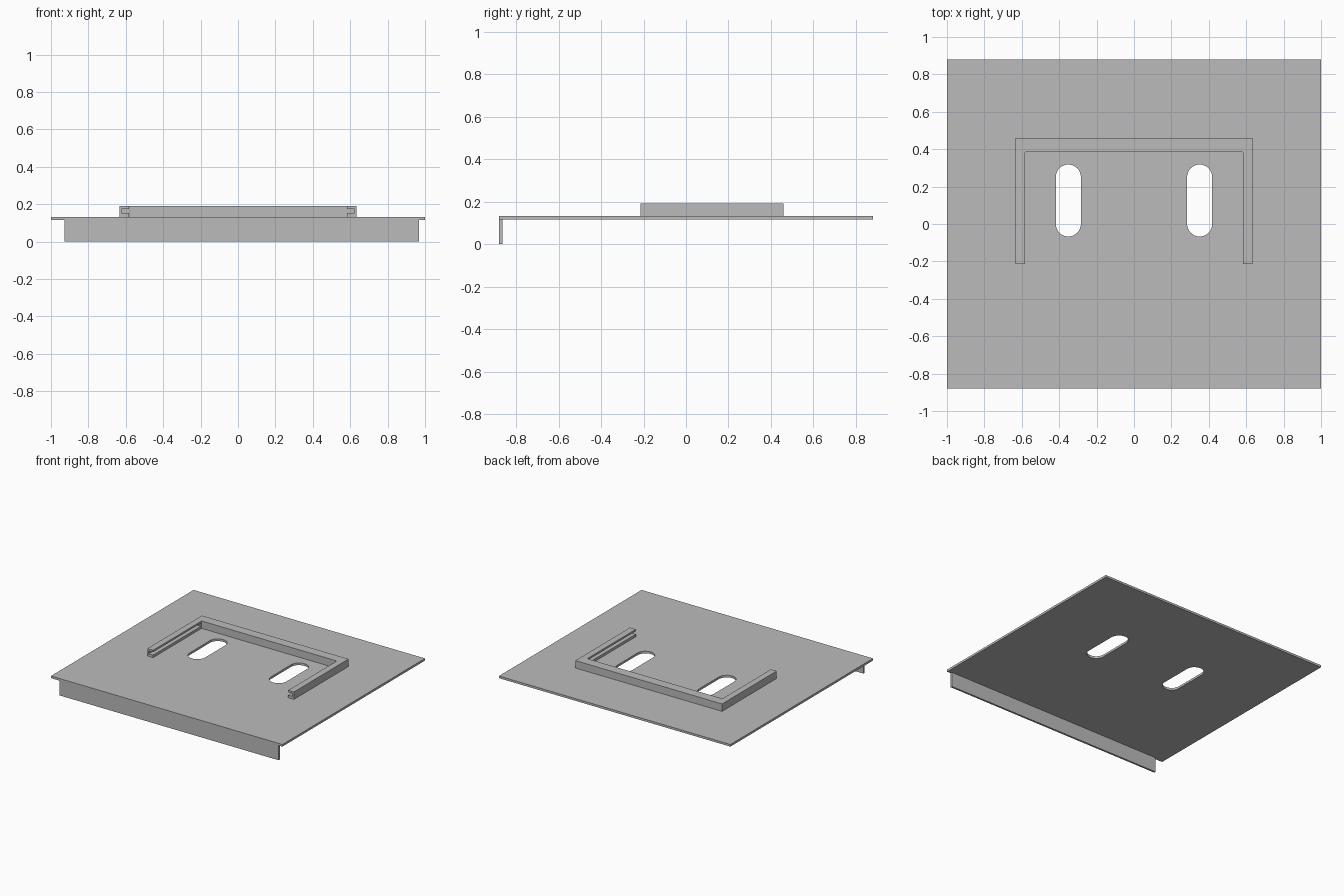
import bpy
import bmesh
from math import cos, sin, pi

cube = bpy.data.objects.get("Cube")
if cube:
    bpy.data.objects.remove(cube, do_unlink=True)

steel = bpy.data.materials.new("plain_grey")
steel.use_nodes = True
GREY = (0.5, 0.5, 0.5, 1)
steel.diffuse_color = GREY
steel.node_tree.nodes["Principled BSDF"].inputs["Base Color"].default_value = GREY


def prism(name, outline, z0, z1):
    """Extrude a flat outline from z0 up to z1."""
    bm = bmesh.new()
    base = bm.faces.new([bm.verts.new((x, y, z0)) for x, y in outline])
    top = bmesh.ops.extrude_face_region(bm, geom=[base], use_keep_orig=True)["geom"]
    for v in top:
        if isinstance(v, bmesh.types.BMVert):
            v.co.z = z1
    bmesh.ops.recalc_face_normals(bm, faces=bm.faces)
    mesh = bpy.data.meshes.new(name)
    bm.to_mesh(mesh)
    bm.free()
    mesh.materials.append(steel)
    obj = bpy.data.objects.new(name, mesh)
    bpy.context.collection.objects.link(obj)
    return obj


def rect(x0, x1, y0, y1):
    return [(x0, y0), (x1, y0), (x1, y1), (x0, y1)]


def arc(cx, cy, r, start, end, steps):
    angles = [start + (end - start) * i / steps for i in range(steps + 1)]
    return [(cx + r * cos(a), cy + r * sin(a)) for a in angles]


def cut(target, cutter):
    """Subtract the cutter and discard it."""
    mod = target.modifiers.new("cut", "BOOLEAN")
    mod.operation = "DIFFERENCE"
    mod.solver = "EXACT"
    mod.object = cutter
    cutter.hide_render = True
    bpy.context.view_layer.objects.active = target
    bpy.ops.object.modifier_apply(modifier=mod.name)
    bpy.data.objects.remove(cutter, do_unlink=True)


PLATE_LOW, PLATE_TOP, FRAME_TOP = 0.115, 0.132, 0.19

# Base plate with two rounded slots
plate = prism("base_plate", rect(-1, 1, -0.88, 0.88), PLATE_LOW, PLATE_TOP)
R = 0.067
for side in (-1, 1):
    x = side * 0.351
    slot = arc(x, 0.318 - R, R, 0, pi, 16) + arc(x, R - 0.067, R, pi, 2 * pi, 16)
    cut(plate, prism("slot_cutter", slot, 0, 0.3))

# Front lip hanging below the plate
prism("front_lip", rect(-0.928, 0.967, -0.88, -0.865), 0, PLATE_LOW)

# U-shaped frame, open to the front, with small inner corner fillets
OUT, INN, FRONT, BACK, INN_BACK, F = 0.634, 0.584, -0.214, 0.46, 0.385, 0.008
u_shape = [(-OUT, FRONT), (-INN, FRONT)]
u_shape += arc(F - INN, INN_BACK - F, F, pi, pi / 2, 4)
u_shape += arc(INN - F, INN_BACK - F, F, pi / 2, 0, 4)
u_shape += [(INN, FRONT), (OUT, FRONT), (OUT, BACK), (-OUT, BACK)]
frame = prism("guide_frame", u_shape, PLATE_TOP, FRAME_TOP)

# Guide grooves along the inner sides of both arms
for side in (-1, 1):
    x0, x1 = sorted((side * 0.55, side * 0.622))
    cut(frame, prism("groove_cutter", rect(x0, x1, -0.3, INN_BACK - F), 0.152, 0.175))
